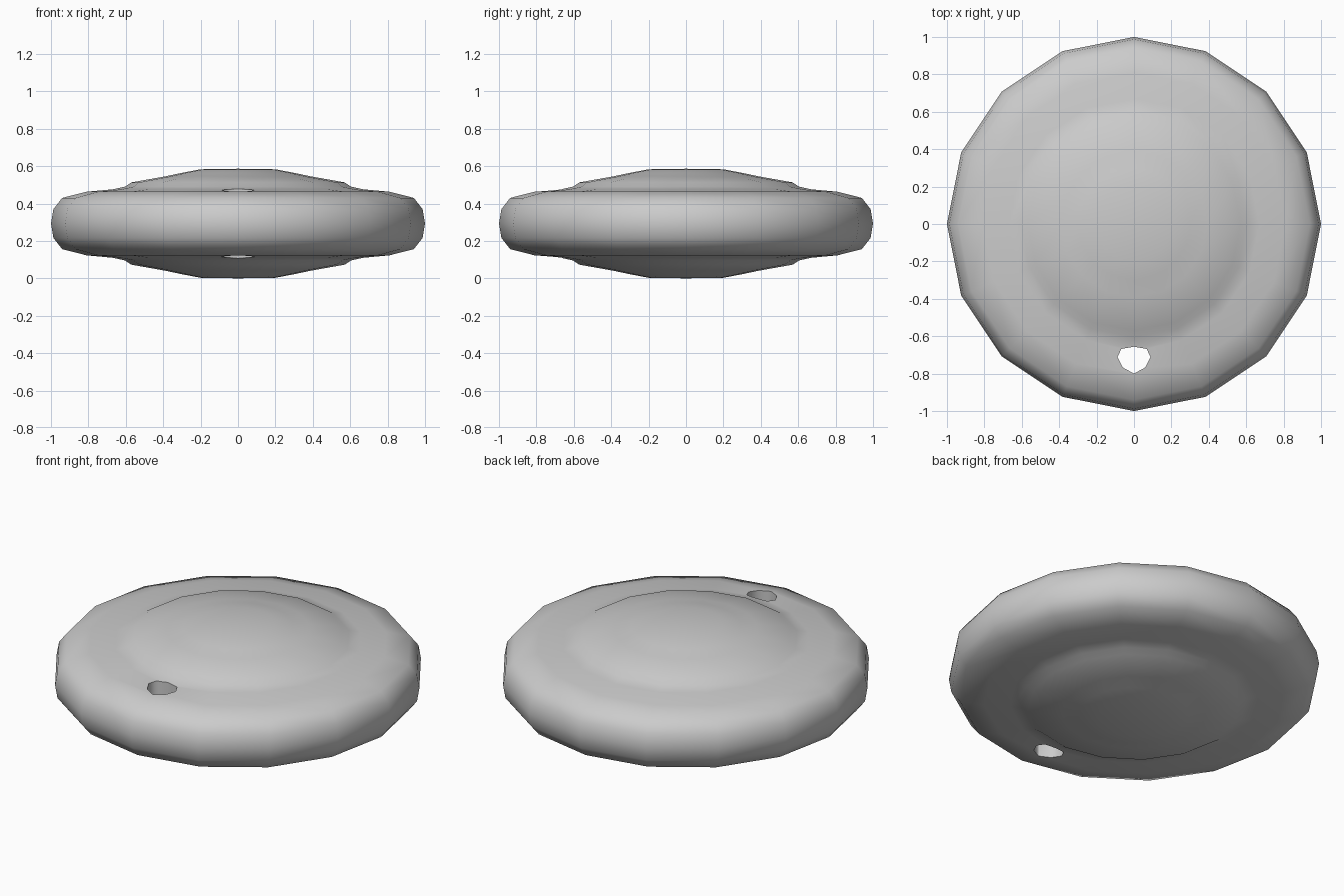
import bpy, bmesh, math

if "Cube" in bpy.data.objects:
    bpy.data.objects.remove(bpy.data.objects["Cube"])

SIDES = 16
MID = 0.293  # height of the mirror plane

# Upper half of the disc profile: radius, height
upper = [(0.20, 0.583), (0.30, 0.564), (0.39, 0.545), (0.57, 0.513), (0.605, 0.49),
         (0.67, 0.476), (0.81, 0.463), (0.94, 0.43), (0.987, 0.37), (1.0, 0.293)]
profile = upper + [(r, 2 * MID - z) for r, z in reversed(upper[:-1])]


def make_object(name, bm):
    bmesh.ops.recalc_face_normals(bm, faces=bm.faces)
    mesh = bpy.data.meshes.new(name)
    bm.to_mesh(mesh)
    bm.free()
    ob = bpy.data.objects.new(name, mesh)
    bpy.context.collection.objects.link(ob)
    return ob


def loft(name, rings, top_z=None, bottom_z=None):
    """Skin a stack of closed rings, capped by fans or flat faces."""
    bm = bmesh.new()
    loops = [[bm.verts.new(p) for p in ring] for ring in rings]
    n = len(loops[0])
    for a, b in zip(loops, loops[1:]):
        for i in range(n):
            j = (i + 1) % n
            bm.faces.new((a[i], b[i], b[j], a[j]))
    for loop, z in ((loops[0], top_z), (loops[-1], bottom_z)):
        if z is None:
            bm.faces.new(loop)
        else:
            tip = bm.verts.new((0, 0, z))
            for i in range(n):
                bm.faces.new((tip, loop[i], loop[(i + 1) % n]))
    return make_object(name, bm)


# Domed disc body
rings = [[(r * math.cos(2 * math.pi * i / SIDES), r * math.sin(2 * math.pi * i / SIDES), z)
          for i in range(SIDES)] for r, z in profile]
disc = loft("disc_body", rings, 0.586, 0.0)

# Cutter for the hanging hole near the front rim
half = [(0, -0.80), (0.06, -0.767), (0.088, -0.712), (0.068, -0.668), (0, -0.656)]
outline = half + [(-x, y) for x, y in half[-2:0:-1]]
cutter = loft("hole_cutter", [[(x, y, z) for x, y in outline] for z in (0.8, -0.2)])
cutter.hide_render = True

cut = disc.modifiers.new("hole", "BOOLEAN")
cut.operation = "DIFFERENCE"
cut.solver = "EXACT"
cut.object = cutter
bpy.context.view_layer.objects.active = disc
disc.select_set(True)
bpy.ops.object.modifier_apply(modifier="hole")
bpy.data.objects.remove(cutter)

# Single pale grey material and smooth shading
grey = bpy.data.materials.new("pale_grey")
grey.diffuse_color = (0.6, 0.6, 0.6, 1)
grey.use_nodes = True
grey.node_tree.nodes["Principled BSDF"].inputs["Base Color"].default_value = grey.diffuse_color
disc.data.materials.clear()
disc.data.materials.append(grey)
for p in disc.data.polygons:
    p.material_index = 0
bpy.ops.object.select_all(action="DESELECT")
disc.select_set(True)
bpy.ops.object.shade_smooth_by_angle(angle=math.radians(60))
